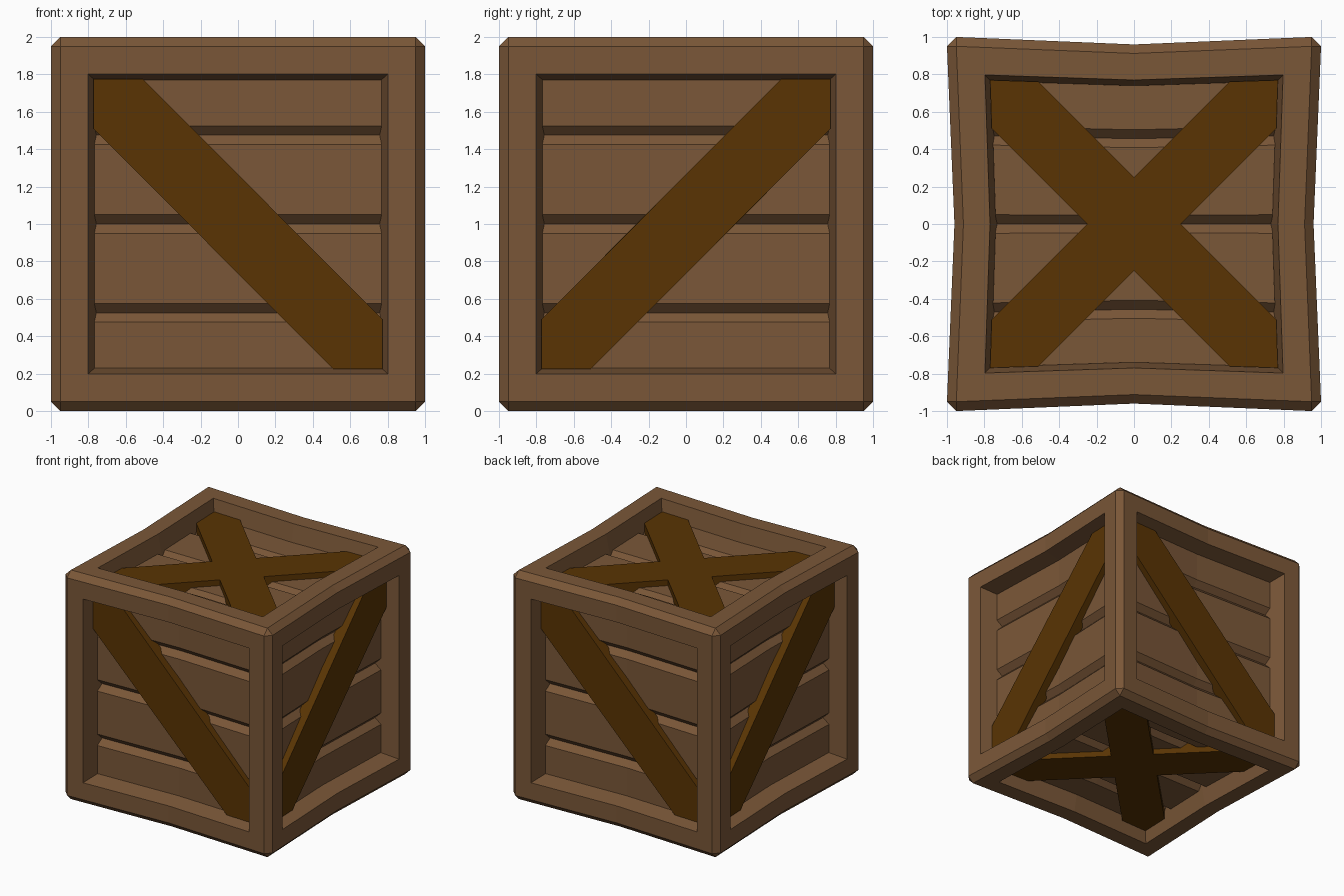
import bpy, bmesh
from mathutils import Vector as V

if "Cube" in bpy.data.objects:
    bpy.data.objects.remove(bpy.data.objects["Cube"])

X, Y, Z = V((1, 0, 0)), V((0, 1, 0)), V((0, 0, 1))
# side name: (u, v, outward normal)
SIDES = {"front": (X, Z, -Y), "right": (Y, Z, X), "back": (-X, Z, Y),
         "left": (-Y, Z, -X), "top": (X, Y, Z), "bottom": (X, -Y, -Z)}


def material(name, rgb):
    m = bpy.data.materials.new(name)
    m.diffuse_color = (*rgb, 1)
    m.use_nodes = True
    m.node_tree.nodes["Principled BSDF"].inputs["Base Color"].default_value = m.diffuse_color
    return m


wood = material("wood", (0.195, 0.095, 0.039))
dark_wood = material("dark_wood", (0.1, 0.034, 0.001))


def pinch(p):
    """Pull the middle of each side inward, then lift onto the ground."""
    fx = 1 - 0.04 * max(0, 1 - abs(p.x) / 0.95)
    fy = 1 - 0.04 * max(0, 1 - abs(p.y) / 0.95)
    return V((p.x * fy, p.y * fx, p.z + 1))


def finish(name, bm, mat):
    for v in bm.verts:
        v.co = pinch(v.co)
    me = bpy.data.meshes.new(name)
    bm.to_mesh(me)
    bm.free()
    me.materials.append(mat)
    ob = bpy.data.objects.new(name, me)
    bpy.context.collection.objects.link(ob)


def split_middle(bm):
    for n in (X, Y):
        bmesh.ops.bisect_plane(bm, geom=bm.verts[:] + bm.edges[:] + bm.faces[:],
                               plane_co=(0, 0, 0), plane_no=n, dist=1e-5)


# Frame: chamfered cube with a tapered opening in each side
bm = bmesh.new()
bmesh.ops.create_cube(bm, size=2)
bmesh.ops.bevel(bm, geom=bm.edges[:], offset=0.05, segments=1, affect='EDGES')
sides = [f for f in bm.faces if f.calc_area() > 1]
bmesh.ops.inset_individual(bm, faces=sides, thickness=0.148, use_even_offset=True)
bmesh.ops.inset_individual(bm, faces=sides, thickness=0.04, depth=-0.2, use_even_offset=True)
bmesh.ops.delete(bm, geom=sides, context='FACES')
split_middle(bm)
finish("frame", bm, wood)

# Plank profile across a side: (v, w), with V grooves
profile = [(-0.77, 0.85)]
for g in (-0.475, 0, 0.475):
    profile += [(g - 0.05, 0.85), (g, 0.80), (g + 0.05, 0.85)]
profile.append((0.77, 0.85))

# Brace outlines: one diagonal, and a cross for top and bottom
diagonal = [(-0.775, 0.775), (-0.775, 0.51), (0.51, -0.775),
            (0.775, -0.775), (0.775, -0.51), (-0.51, 0.775)]
cross = []
for c, s in ((1, 0), (0, 1), (-1, 0), (0, -1)):
    for a, b in ((0.775, 0.515), (0.775, 0.775), (0.515, 0.775), (0, 0.26)):
        cross.append((a * c - b * s, a * s + b * c))

for side, (u, v, w) in SIDES.items():
    # Grooved planks
    bm = bmesh.new()
    rows = [[bm.verts.new(u * a + v * b + w * d) for a in (-0.77, 0.77)]
            for b, d in profile]
    for r, q in zip(rows, rows[1:]):
        bm.faces.new((r[0], r[1], q[1], q[0]))
    split_middle(bm)
    finish(side + "_planks", bm, wood)

    # Brace
    if side in ("top", "bottom"):
        outline = cross
    elif side in ("front", "back"):
        outline = diagonal
    else:
        outline = [(-a, b) for a, b in reversed(diagonal)]
    bm = bmesh.new()
    face = bm.faces.new([bm.verts.new(u * a + v * b + w * 0.80) for a, b in outline])
    ext = bmesh.ops.extrude_face_region(bm, geom=[face], use_keep_orig=True)
    bmesh.ops.translate(bm, vec=w * 0.10,
                        verts=[g for g in ext["geom"] if isinstance(g, bmesh.types.BMVert)])
    bmesh.ops.recalc_face_normals(bm, faces=bm.faces[:])
    finish(side + "_brace", bm, dark_wood)
